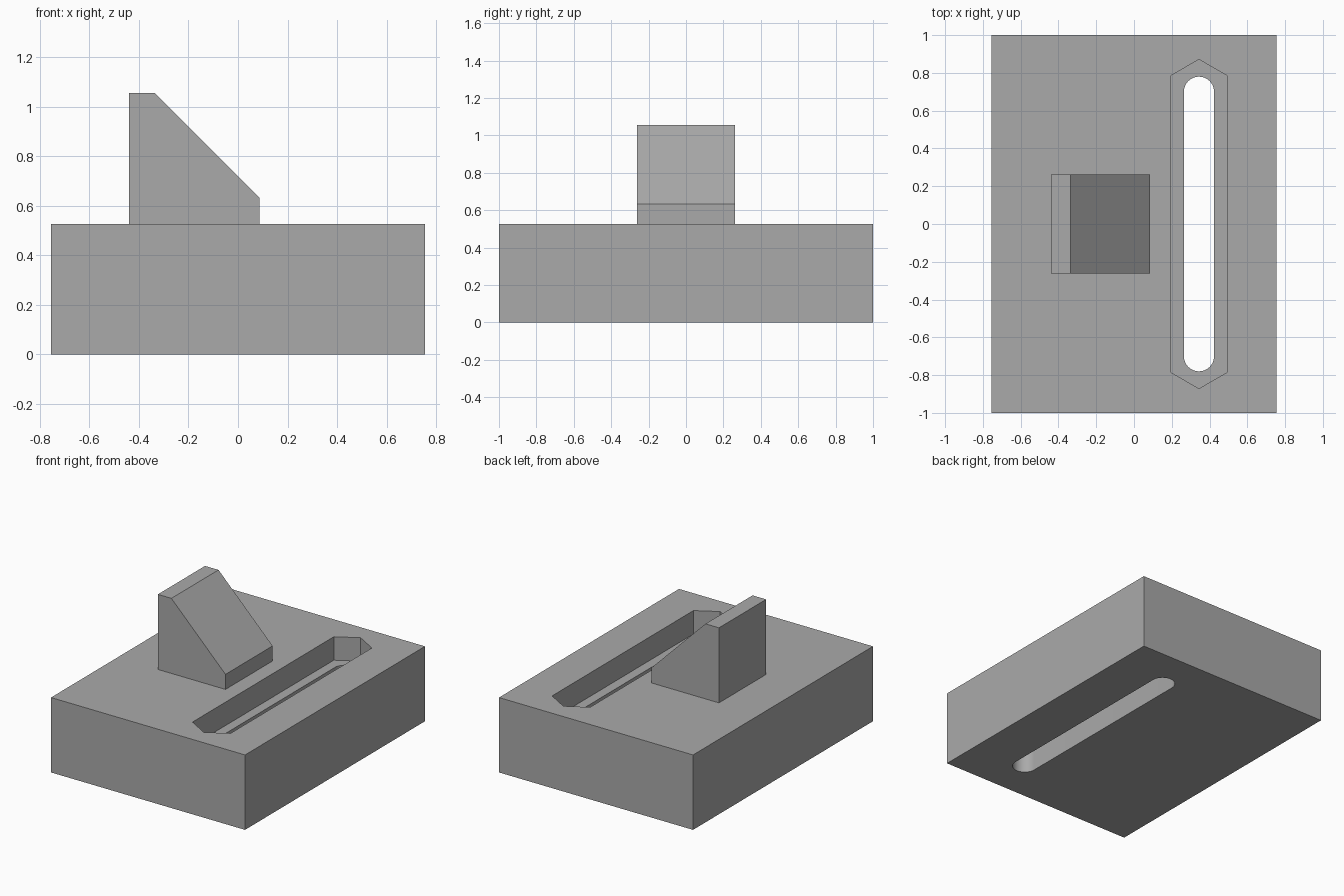
import bpy, bmesh
from math import pi, sin, cos, radians

old = bpy.data.objects.get("Cube")
if old:
    bpy.data.objects.remove(old, do_unlink=True)

GREY = (0.4, 0.4, 0.4, 1)
grey = bpy.data.materials.new("plain_grey")
grey.use_nodes = True
grey.diffuse_color = GREY
grey.node_tree.nodes["Principled BSDF"].inputs["Base Color"].default_value = GREY


def prism(name, outline, offset):
    """Extrude a closed outline of 3D points along an offset."""
    bm = bmesh.new()
    face = bm.faces.new([bm.verts.new(p) for p in outline])
    moved = bmesh.ops.extrude_face_region(bm, geom=[face])["geom"]
    bmesh.ops.translate(bm, vec=offset,
                        verts=[v for v in moved if isinstance(v, bmesh.types.BMVert)])
    bmesh.ops.recalc_face_normals(bm, faces=bm.faces)
    mesh = bpy.data.meshes.new(name)
    bm.to_mesh(mesh)
    bm.free()
    mesh.materials.append(grey)
    obj = bpy.data.objects.new(name, mesh)
    bpy.context.collection.objects.link(obj)
    return obj


def long_slot(radius, start, steps, z):
    """Outline of a slot along y: an arc at each end, turned by half a circle."""
    points = []
    for end in (1, -1):
        for i in range(steps + 1):
            a = start + (pi - 2 * start) * i / steps
            points.append((SLOT_X + end * radius * cos(a),
                           end * (SLOT_REACH + radius * sin(a)), z))
    return points


TOP = 0.527
SLOT_X, SLOT_REACH = 0.344, 0.70
POCKET_FLOOR = TOP - 0.165

# Base block
w = 0.755
base = prism("base_block", [(-w, -1, 0), (w, -1, 0), (w, 1, 0), (-w, 1, 0)], (0, 0, TOP))

# Pocket with pointed ends, and the narrow round-ended slot through its floor
cutters = [
    prism("pocket_cutter", long_slot(0.171, pi / 6, 2, POCKET_FLOOR), (0, 0, 0.5)),
    prism("slot_cutter", long_slot(0.08, 0, 24, -0.2), (0, 0, 0.65)),
]
bpy.context.view_layer.objects.active = base
for cutter in cutters:
    cutter.hide_render = True
    cut = base.modifiers.new(cutter.name, "BOOLEAN")
    cut.operation = "DIFFERENCE"
    cut.solver = "EXACT"
    cut.object = cutter
    bpy.ops.object.modifier_apply(modifier=cut.name)
    bpy.data.objects.remove(cutter, do_unlink=True)

# Round slot ends are smooth, all other edges stay sharp
bpy.ops.object.select_all(action="DESELECT")
base.select_set(True)
bpy.ops.object.shade_smooth_by_angle(angle=radians(25))

# Sloped stop standing on the base
profile = [(-0.44, TOP), (0.086, TOP), (0.086, 0.633), (-0.335, 1.055), (-0.44, 1.055)]
prism("wedge_stop", [(x, -0.262, z) for x, z in profile], (0, 0.524, 0))
